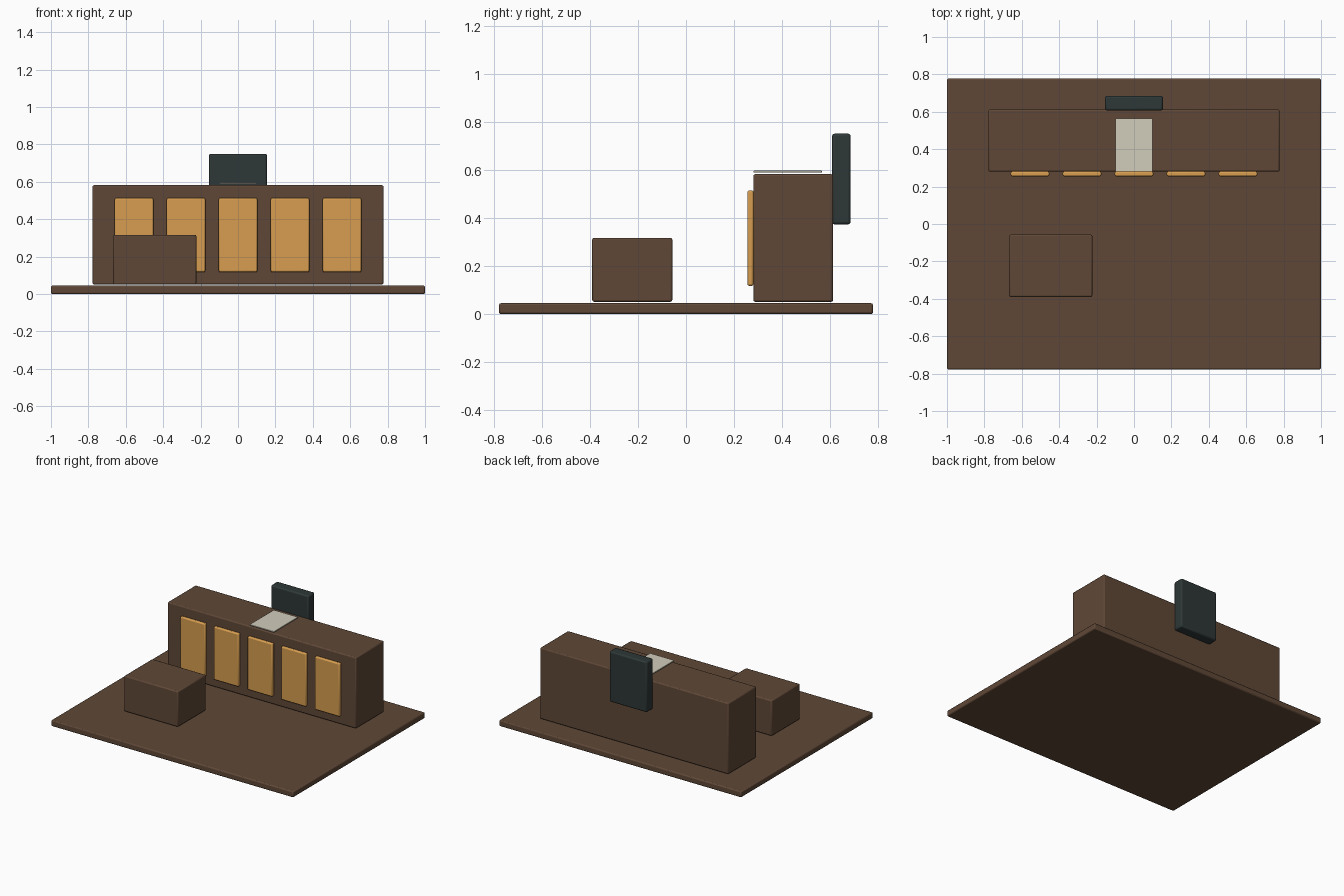
import bpy

# Remove the default cube
cube = bpy.data.objects.get("Cube")
if cube:
    bpy.data.objects.remove(cube, do_unlink=True)


def material(name, rgb):
    mat = bpy.data.materials.new(name)
    mat.use_nodes = True
    colour = (*rgb, 1.0)
    mat.diffuse_color = colour
    bsdf = next(n for n in mat.node_tree.nodes if n.type == "BSDF_PRINCIPLED")
    bsdf.inputs["Base Color"].default_value = colour
    return mat


def box(name, low, high, mat, bevel):
    """Box between two corners, with slightly rounded edges."""
    centre = [(a + b) / 2 for a, b in zip(low, high)]
    bpy.ops.mesh.primitive_cube_add(size=1, location=centre)
    obj = bpy.context.object
    obj.name = name
    obj.scale = [b - a for a, b in zip(low, high)]
    bpy.ops.object.transform_apply(location=False, rotation=False, scale=True)
    obj.data.materials.append(mat)
    mod = obj.modifiers.new("Rounded edges", "BEVEL")
    mod.width = bevel
    mod.segments = 2
    bpy.ops.object.shade_smooth_by_angle()
    return obj


wood = material("dark wood brown", (0.115, 0.064, 0.038))
amber = material("amber", (0.68, 0.34, 0.08))
slate = material("dark slate", (0.027, 0.038, 0.038))
paper = material("pale paper", (0.64, 0.61, 0.50))

# Floor slab, counter and low block
box("floor_slab", (-1, -0.778, 0), (1, 0.778, 0.045), wood, 0.008)
box("counter", (-0.778, 0.28, 0.051), (0.778, 0.612, 0.582), wood, 0.008)
box("low_block", (-0.668, -0.39, 0.051), (-0.223, -0.057, 0.317), wood, 0.008)

# Row of raised panels along the counter front
for i in range(5):
    x = (i - 2) * 0.278
    box(f"front_panel_{i + 1}", (x - 0.103, 0.255, 0.117),
        (x + 0.103, 0.281, 0.514), amber, 0.008)

# Sheet on the counter top and screen behind it
box("counter_sheet", (-0.1, 0.28, 0.588), (0.1, 0.565, 0.596), paper, 0.002)
box("back_screen", (-0.155, 0.607, 0.373), (0.155, 0.685, 0.75), slate, 0.01)
